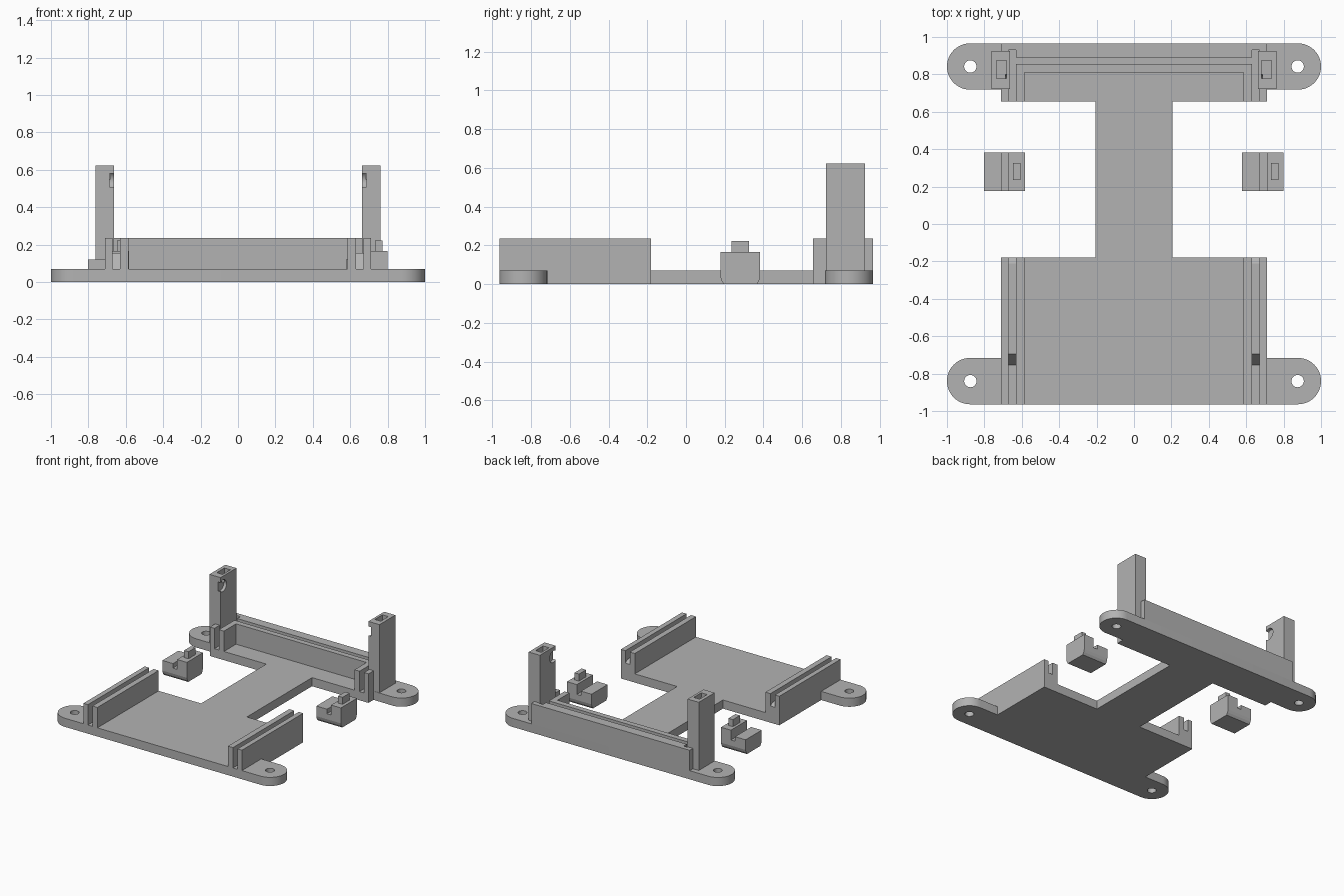
import bpy, bmesh
from math import pi, sin, cos
from mathutils import Vector

if "Cube" in bpy.data.objects:
    bpy.data.objects.remove(bpy.data.objects["Cube"], do_unlink=True)

grey = bpy.data.materials.new("plain_grey")
grey.use_nodes = True
COLOUR = (0.45, 0.45, 0.45, 1)
grey.diffuse_color = COLOUR
grey.node_tree.nodes["Principled BSDF"].inputs["Base Color"].default_value = COLOUR

PLATE, WALL = 0.07, 0.235


def prism(name, points, axis, lo, hi):
    """Extrude a 2D outline along x, y or z (outline is in the other two axes)."""
    bm = bmesh.new()
    def place(p):
        c = list(p)
        c.insert("xyz".index(axis), lo)
        return c
    face = bm.faces.new([bm.verts.new(place(p)) for p in points])
    top = bmesh.ops.extrude_face_region(bm, geom=[face])["geom"]
    shift = Vector([hi - lo if a == axis else 0 for a in "xyz"])
    bmesh.ops.translate(bm, verts=[v for v in top if isinstance(v, bmesh.types.BMVert)], vec=shift)
    bmesh.ops.recalc_face_normals(bm, faces=bm.faces)
    mesh = bpy.data.meshes.new(name)
    bm.to_mesh(mesh)
    bm.free()
    mesh.materials.append(grey)
    obj = bpy.data.objects.new(name, mesh)
    bpy.context.collection.objects.link(obj)
    return obj


def box(name, x0, x1, y0, y1, z0, z1):
    return prism(name, [(x0, y0), (x1, y0), (x1, y1), (x0, y1)], "z", z0, z1)


def circle(cx, cy, r, n=32):
    return [(cx + r * cos(2 * pi * i / n), cy + r * sin(2 * pi * i / n)) for i in range(n)]


def boolean(obj, other, operation="DIFFERENCE"):
    mod = obj.modifiers.new("boolean", "BOOLEAN")
    mod.operation, mod.solver, mod.object = operation, "EXACT", other
    bpy.context.view_layer.objects.active = obj
    bpy.ops.object.modifier_apply(modifier=mod.name)
    bpy.data.objects.remove(other, do_unlink=True)


def smooth(obj):
    bpy.ops.object.select_all(action="DESELECT")
    obj.select_set(True)
    bpy.context.view_layer.objects.active = obj
    bpy.ops.object.shade_smooth_by_angle(angle=0.6)


# Base plate: half outline with two rounded tabs, mirrored across x
def tab_arc(cy, r=0.124):
    return [(0.876 + r * cos(a), cy + r * sin(a))
            for a in [-pi / 2 + pi * i / 24 for i in range(25)]]

half = tab_arc(-0.84) + [(0.71, -0.716), (0.71, -0.18), (0.205, -0.18), (0.205, 0.655),
                         (0.71, 0.655), (0.71, 0.72)] + tab_arc(0.842)
base = prism("base_plate", half + [(-x, y) for x, y in reversed(half)], "z", 0, PLATE)
for sx in (-1, 1):
    for y in (-0.84, 0.842):
        boolean(base, prism("screw_hole", circle(sx * 0.875, y, 0.033), "z", -0.1, 0.2))
smooth(base)

for side, s in (("left", 1), ("right", -1)):
    def mbox(name, x0, x1, *rest):
        return box(f"{side}_{name}", s * x0, s * x1, *rest)

    # Front rail: two walls with a stepped groove floor between them
    mbox("rail_inner_wall", 0.585, 0.63, -0.964, -0.18, PLATE, WALL)
    mbox("rail_outer_wall", 0.67, 0.71, -0.964, -0.18, PLATE, WALL)
    prism(f"{side}_rail_groove_floor",
          [(-0.755, PLATE), (-0.695, 0.155), (-0.21, 0.155), (-0.18, 0.135), (-0.18, PLATE)],
          "x", s * 0.63, s * 0.67)

    # Upright post with top socket and a round bite at the front inner edge
    post = mbox("post", 0.662, 0.762, 0.722, 0.925, PLATE, 0.622)
    boolean(post, mbox("socket_cutter", 0.682, 0.735, 0.778, 0.875, 0.55, 0.7))
    boolean(post, prism("bite_cutter", circle(0.752, 0.545, 0.047), "x", s * 0.64, s * 0.687))
    smooth(post)

# Back holder: outer wall and inner wall, each a U, with a slot between them
def u_wall(name, x_out, x_in, y_out, y_in):
    pts = [(x_out, 0.655), (x_out, y_out), (-x_out, y_out), (-x_out, 0.655),
           (-x_in, 0.655), (-x_in, y_in), (x_in, y_in), (x_in, 0.655)]
    return prism(name, pts, "z", PLATE, WALL)

outer = u_wall("back_outer_wall", 0.71, 0.67, 0.966, 0.89)
for s in (-1, 1):
    boolean(outer, box("corner_slot", s * 0.63, s * 0.67, 0.85, 0.93, PLATE - 0.02, 0.3))
u_wall("back_inner_wall", 0.63, 0.585, 0.855, 0.81)

# Loose clips, both facing the same way
def clip(name, x):
    profile = [(0, 0), (0.22, 0), (0.22, 0.165), (0.132, 0.165), (0.132, 0.085),
               (0.095, 0.085), (0.095, 0.122), (0, 0.122)]
    body = prism(name, [(x + px, pz) for px, pz in profile], "y", 0.177, 0.383)
    # Eased lower edges
    for y, d in ((0.177, 1), (0.383, -1)):
        wedge = [(y - d * 0.02, -0.02), (y + d * 0.027, -0.02), (y + d * 0.018, 0),
                 (y + d * 0.006, 0.018), (y, 0.04), (y - d * 0.02, 0.04)]
        boolean(body, prism("edge_cutter", wedge, "x", x - 0.1, x + 0.4))
    box(name + "_peg", x + 0.154, x + 0.194, 0.235, 0.325, 0.165, 0.222)

clip("right_clip", -0.802)
clip("left_clip", 0.578)
